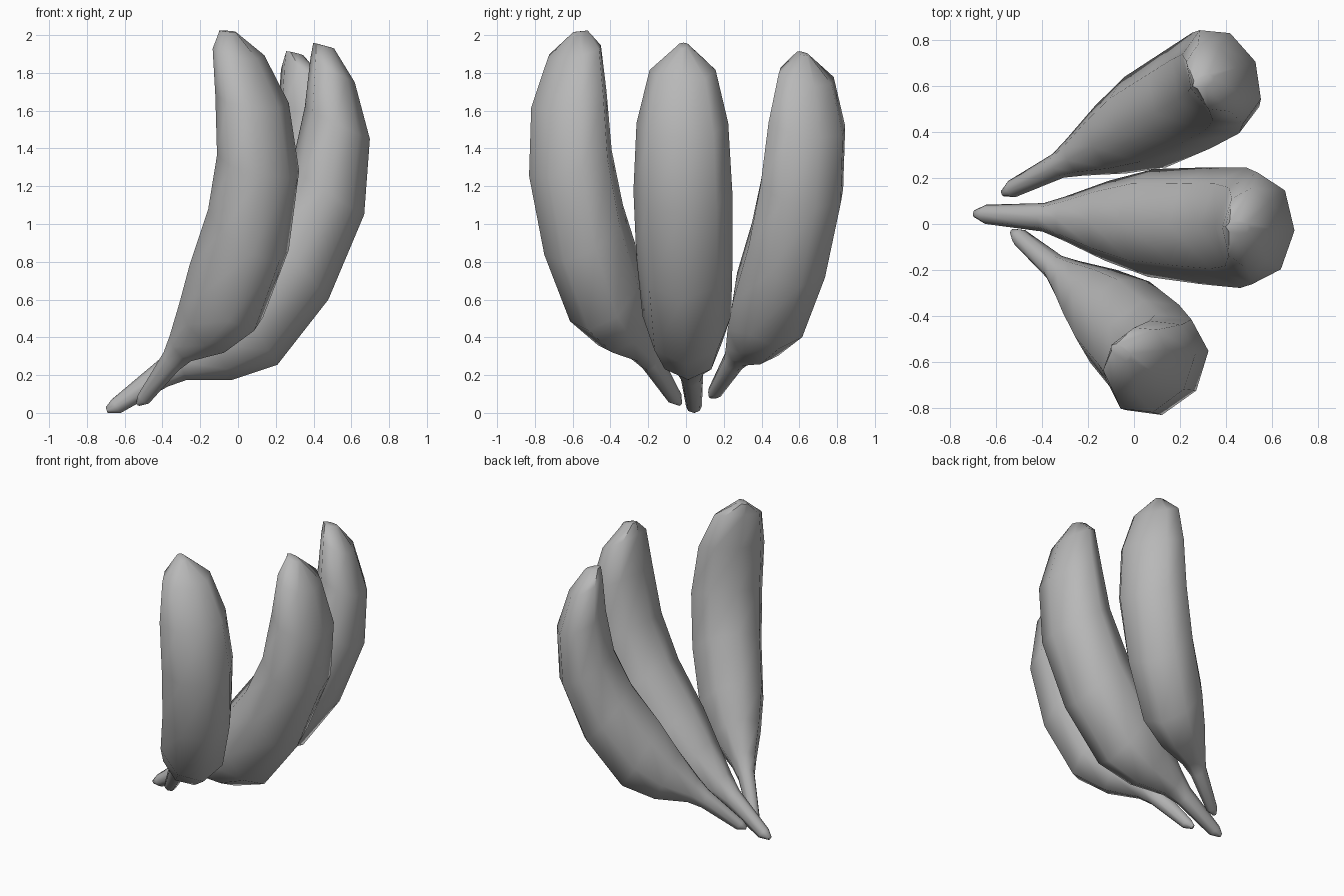
import bpy, bmesh
from math import radians, sin, cos, pi
from mathutils import Matrix, Vector

cube = bpy.data.objects.get("Cube")
if cube:
    bpy.data.objects.remove(cube)

grey = bpy.data.materials.new("plain grey")
grey.use_nodes = True
COLOUR = (0.48, 0.48, 0.48, 1)
grey.diffuse_color = COLOUR
grey.node_tree.nodes["Principled BSDF"].inputs["Base Color"].default_value = COLOUR

# Rings from stem to tip: inner point, outer point (along, up), half width
RINGS = [
    ((0, .03), (.01, 0), .015),
    ((.03, .07), (.08, 0), .042),
    ((.28, .28), (.33, .14), .062),
    ((.36, .37), (.43, .175), .095),
    ((.50, .56), (.67, .175), .175),
    ((.64, .77), (.91, .255), .235),
    ((.85, 1.04), (1.18, .60), .255),
    ((.985, 1.30), (1.37, 1.05), .262),
    ((1.055, 1.62), (1.40, 1.45), .243),
    ((1.085, 1.88), (1.32, 1.75), .175),
    ((1.10, 1.96), (1.21, 1.93), .03),
]
SIDES = 8


def banana(name, base, heading, tilt, roll, size):
    """Loft the rings, then lean and turn the fruit about its stem."""
    bm = bmesh.new()
    loops = []
    for inner, outer, width in RINGS:
        a = Vector((inner[0], 0, inner[1]))
        b = Vector((outer[0], 0, outer[1]))
        mid, half = (a + b) / 2, (b - a) / 2
        loops.append([bm.verts.new(mid + half * cos(t) + Vector((0, width * sin(t), 0)))
                      for t in (2 * pi * i / SIDES for i in range(SIDES))])
    for low, high in zip(loops, loops[1:]):
        for i in range(SIDES):
            j = (i + 1) % SIDES
            bm.faces.new((low[i], low[j], high[j], high[i]))
    bm.faces.new(loops[0])
    bm.faces.new(loops[-1])
    bmesh.ops.recalc_face_normals(bm, faces=bm.faces)
    place = (Matrix.Translation(base)
             @ Matrix.Rotation(radians(heading), 4, "Z")
             @ Matrix.Rotation(radians(roll), 4, "X")
             @ Matrix.Rotation(radians(-tilt), 4, "Y")
             @ Matrix.Scale(size, 4))
    bm.transform(place)
    mesh = bpy.data.meshes.new(name)
    bm.to_mesh(mesh)
    bm.free()
    mesh.materials.append(grey)
    obj = bpy.data.objects.new(name, mesh)
    bpy.context.collection.objects.link(obj)
    bpy.ops.object.select_all(action="DESELECT")
    obj.select_set(True)
    bpy.context.view_layer.objects.active = obj
    bpy.ops.object.shade_smooth_by_angle(angle=radians(60))


# The bunch fans out from the stems
banana("middle_banana", (-.70, .045, 0), -3, 0, 0, 1)
banana("back_banana", (-.575, .13, .075), 25, 2, -2.3, .922)
banana("front_banana", (-.53, -.03, .035), -36, 11.5, 4.3, .932)
